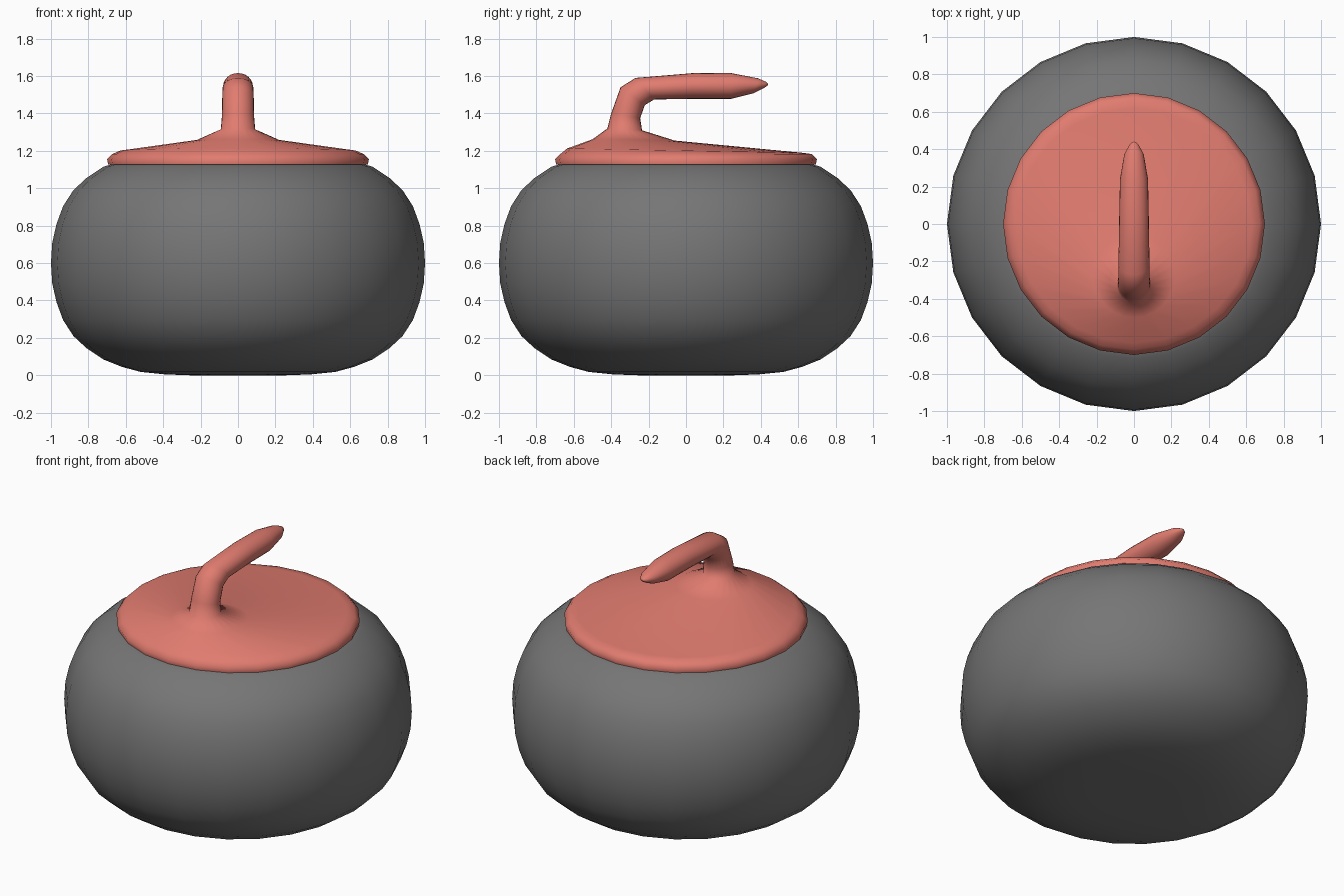
import bpy, bmesh, math

if "Cube" in bpy.data.objects:
    bpy.data.objects.remove(bpy.data.objects["Cube"])

SIDES = 24


def material(name, color):
    m = bpy.data.materials.new(name)
    m.diffuse_color = color
    m.use_nodes = True
    m.node_tree.nodes["Principled BSDF"].inputs["Base Color"].default_value = m.diffuse_color
    return m


def loft(name, rings, mat, cap_start, cap_end):
    """Skin rings given as (back y, back z, front y, front z, half width in x)."""
    bm = bmesh.new()
    loops = []
    for ya, za, yb, zb, w in rings:
        loop = []
        for i in range(SIDES):
            a = 2 * math.pi * i / SIDES
            t = (1 + math.sin(a)) / 2
            loop.append(bm.verts.new((w * math.cos(a), ya + (yb - ya) * t, za + (zb - za) * t)))
        loops.append(loop)
    for lo, hi in zip(loops, loops[1:]):
        for i in range(SIDES):
            j = (i + 1) % SIDES
            bm.faces.new((lo[i], lo[j], hi[j], hi[i]))
    if cap_start:
        bm.faces.new(loops[0][::-1])
    if cap_end:
        bm.faces.new(loops[-1])
    mesh = bpy.data.meshes.new(name)
    bm.to_mesh(mesh)
    bm.free()
    ob = bpy.data.objects.new(name, mesh)
    bpy.context.collection.objects.link(ob)
    mesh.materials.append(mat)
    bpy.ops.object.select_all(action='DESELECT')
    ob.select_set(True)
    bpy.context.view_layer.objects.active = ob
    bpy.ops.object.shade_smooth_by_angle(angle=math.radians(65))
    return ob


def circle(r, z):
    return (-r, z, r, z, r)


stone_grey = material("stone_grey", (0.18, 0.18, 0.18, 1))
lid_red = material("lid_red", (0.75, 0.2, 0.16, 1))

# Stone body: rounded profile, mirrored about mid height
half = [(0.25, 0.0), (0.39, 0.005), (0.52, 0.018), (0.62, 0.045), (0.72, 0.085),
        (0.81, 0.145), (0.88, 0.21), (0.935, 0.295), (0.97, 0.39), (0.993, 0.49), (1.0, 0.6)]
profile = half + [(r, 1.2 - z) for r, z in half[-2::-1] if r > 0.7] + [(0.67, 1.13)]
loft("stone_body", [circle(r, z) for r, z in profile], stone_grey, True, True)

# Lid flowing into a bent, tapered grip
lid = [circle(r, z) for r, z in [(0.65, 1.126), (0.694, 1.126), (0.7, 1.155), (0.672, 1.183)]]
neck = [(-0.635, 1.213, 0.62, 1.19, 0.63),
        (-0.5, 1.262, -0.06, 1.255, 0.22),
        (-0.42, 1.32, -0.235, 1.31, 0.092)]
grip = [(-0.40, 1.40, -0.245, 1.375, 0.086),
        (-0.35, 1.54, -0.22, 1.445, 0.084),
        (-0.27, 1.59, -0.17, 1.475, 0.083),
        (0.04, 1.616, 0.03, 1.478, 0.079),
        (0.24, 1.616, 0.24, 1.478, 0.075),
        (0.385, 1.588, 0.36, 1.508, 0.052),
        (0.43, 1.568, 0.412, 1.533, 0.026),
        (0.44, 1.558, 0.435, 1.548, 0.008)]
loft("lid_and_handle", lid + neck + grip, lid_red, False, True)
